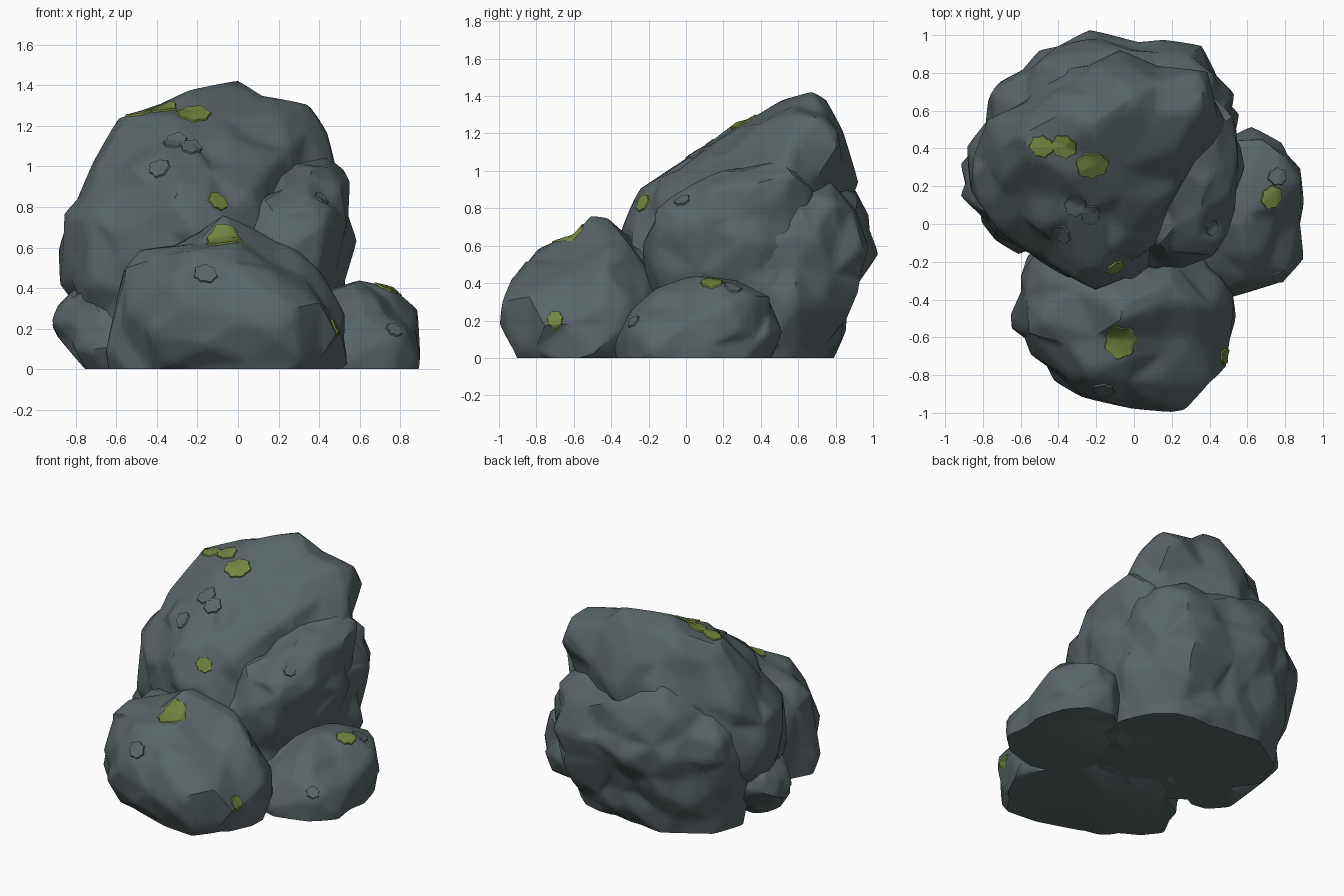
import bpy
import bmesh
import math
from mathutils import Vector, noise
from mathutils.bvhtree import BVHTree

default_cube = bpy.data.objects.get("Cube")
if default_cube:
    bpy.data.objects.remove(default_cube, do_unlink=True)


def make_material(name, colour):
    material = bpy.data.materials.new(name)
    material.use_nodes = True
    material.diffuse_color = (*colour, 1)
    shader = next(n for n in material.node_tree.nodes if n.type == "BSDF_PRINCIPLED")
    shader.inputs["Base Color"].default_value = (*colour, 1)
    shader.inputs["Roughness"].default_value = 0.9
    return material


STONE = make_material("slate grey stone", (0.10, 0.13, 0.137))
MOSS = make_material("olive moss", (0.17, 0.23, 0.05))
rocks = []


def add_object(name, bm, material):
    mesh = bpy.data.meshes.new(name)
    bm.to_mesh(mesh)
    bm.free()
    mesh.materials.append(material)
    obj = bpy.data.objects.new(name, mesh)
    bpy.context.collection.objects.link(obj)
    return obj


def smooth_shade(obj, degrees):
    bpy.ops.object.select_all(action="DESELECT")
    obj.select_set(True)
    bpy.context.view_layer.objects.active = obj
    bpy.ops.object.shade_smooth_by_angle(angle=math.radians(degrees))


def ball_points():
    bm = bmesh.new()
    bmesh.ops.create_icosphere(bm, subdivisions=2, radius=1)
    points = [v.co.copy() for v in bm.verts]
    bm.free()
    return points


BALL = ball_points()


def hull_tree(balls):
    """Stretch one convex skin around a few balls, each x, y, z and radius."""
    bm = bmesh.new()
    for x, y, z, radius in balls:
        for point in BALL:
            bm.verts.new(Vector((x, y, z)) + point * radius)
    bmesh.ops.convex_hull(bm, input=bm.verts[:])
    tree = BVHTree.FromBMesh(bm)
    bm.free()
    return tree


def boulder(name, facets, balls):
    """Wrap a sphere on the rough form, chip it into facets, cut it at the ground."""
    centre = sum((Vector(b[:3]) for b in balls), Vector()) / len(balls)
    tree = hull_tree(balls)
    bm = bmesh.new()
    bmesh.ops.create_icosphere(bm, subdivisions=5, radius=1)
    for vert in bm.verts:
        ray = vert.co.normalized()
        hit = tree.ray_cast(centre, ray)[0]
        if hit is None:
            hit = tree.find_nearest(centre + ray)[0]
        chip = 0.45 - noise.voronoi(hit * 3.2)[0][0]
        vert.co = hit + ray * (chip * 0.1 + noise.noise(hit * 6) * 0.025)
    obj = add_object(name, bm, STONE)

    # Irregular flat facets with softened edges
    decimate = obj.modifiers.new("facets", "DECIMATE")
    decimate.ratio = facets / len(obj.data.polygons)
    divide = obj.modifiers.new("divide", "SUBSURF")
    divide.subdivision_type = "SIMPLE"
    divide.levels = 2
    soften = obj.modifiers.new("soften", "SMOOTH")
    soften.factor = 0.4
    soften.iterations = 1
    depsgraph = bpy.context.evaluated_depsgraph_get()
    shaped = bpy.data.meshes.new_from_object(obj.evaluated_get(depsgraph))
    obj.modifiers.clear()

    # Flat base on the ground
    bm = bmesh.new()
    bm.from_mesh(shaped)
    bpy.data.meshes.remove(shaped)
    bmesh.ops.bisect_plane(bm, geom=bm.verts[:] + bm.edges[:] + bm.faces[:],
                           plane_co=(0, 0, 0), plane_no=(0, 0, 1), clear_inner=True)
    bmesh.ops.holes_fill(bm, edges=[e for e in bm.edges if e.is_boundary], sides=0)
    bmesh.ops.recalc_face_normals(bm, faces=bm.faces[:])
    bm.to_mesh(obj.data)
    bm.free()
    smooth_shade(obj, 42)
    rocks.append(obj)


# Tall leaning boulder
boulder("main_boulder", 300, [
    (-.02, .64, 1.28, .15), (.29, .62, 1.14, .19), (-.08, .55, .95, .37),
    (-.54, .28, .58, .38), (-.45, .45, 1.1, .21), (-.2, -.09, .68, .27),
    (-.25, .12, .92, .22), (-.3, .1, .12, .3), (.1, .1, .1, .28)])

# Shoulder under its front left side
boulder("shoulder_boulder", 200, [
    (.33, .32, .8, .24), (.3, 0, .7, .22), (.08, 0, .5, .22), (.33, .5, .88, .2),
    (.2, 0, .25, .2), (.3, .4, .1, .22)])

# Wide boulder behind, and a lobe at its foot
boulder("back_boulder", 300, [
    (.13, .57, .6, .42), (-.28, .61, .6, .38), (-.28, .68, .77, .28),
    (-.5, .52, .55, .31), (-.4, .42, .15, .35), (-.1, .51, .25, .39), (.15, .4, .15, .38)])
boulder("foot_lobe", 110, [
    (-.7, .22, .25, .21), (-.6, .08, .1, .2), (-.35, .1, .15, .2)])

# Low boulder in front
boulder("front_boulder", 240, [
    (-.07, -.45, .55, .18), (-.32, -.38, .3, .34), (-.3, -.45, .1, .32),
    (-.1, -.65, .28, .34), (.18, -.67, .17, .32), (.3, -.47, .15, .26),
    (.16, -.42, .41, .2), (.2, -.27, .15, .23), (-.2, -.2, .15, .25)])

# Small boulder at the left side
boulder("side_boulder", 160, [
    (.6, .2, .15, .3), (.6, .08, .2, .25), (.68, -.1, .07, .25),
    (.5, -.2, .05, .2), (.68, .12, .08, .25), (.35, .1, .15, .25)])

# One search tree over all the stone, used to lay patches on it
stone_verts, stone_faces = [], []
for rock in rocks:
    start = len(stone_verts)
    stone_verts += [v.co.copy() for v in rock.data.vertices]
    stone_faces += [[start + i for i in p.vertices] for p in rock.data.polygons]
stone_tree = BVHTree.FromPolygons(stone_verts, stone_faces)


def patch(name, x, y, radius, material, sides=32):
    """A thin lobed growth that follows the stone below it."""
    base, normal = stone_tree.ray_cast(Vector((x, y, 2)), Vector((0, 0, -1)))[:2]
    if base is None:
        return
    side = normal.orthogonal().normalized()
    other = normal.cross(side)
    bm = bmesh.new()

    def settle(angle, reach, lift):
        spot = base + (side * math.cos(angle) + other * math.sin(angle)) * reach
        hit = stone_tree.ray_cast(spot + normal * 0.08, -normal, 0.2)[0]
        if hit is None:
            hit = stone_tree.find_nearest(spot)[0]
        return bm.verts.new(hit + normal * lift)

    middle = settle(0, 0, 0.007)
    rings = []
    for share, lift in ((0.35, 0.009), (0.7, 0.008), (0.95, 0.009), (1, -0.003)):
        ring = []
        for i in range(sides):
            angle = math.tau * i / sides
            lobes = 1 + 0.08 * math.cos(7 * angle + x * 9) + 0.07 * math.sin(2 * angle + y * 9)
            ring.append(settle(angle, radius * share * lobes, lift))
        rings.append(ring)
    for i in range(sides):
        j = (i + 1) % sides
        bm.faces.new((middle, rings[0][i], rings[0][j]))
        for inner, outer in zip(rings, rings[1:]):
            bm.faces.new((inner[i], outer[i], outer[j], inner[j]))
    smooth_shade(add_object(name, bm, material), 50)


# Moss and stone-coloured lichen
for x, y, radius in ((-.49, .41, .06), (-.37, .41, .065), (-.22, .31, .08), (-.1, -.23, .05),
                     (-.07, -.62, .09), (.48, -.7, .045), (.73, .14, .06)):
    patch("moss_patch", x, y, radius, MOSS)
for x, y, radius in ((-.31, .1, .06), (-.23, .05, .055), (-.38, -.05, .055), (-.16, -.88, .055),
                     (.76, .25, .05), (.77, -.28, .04), (.41, -.02, .04)):
    patch("lichen_patch", x, y, radius, STONE)
